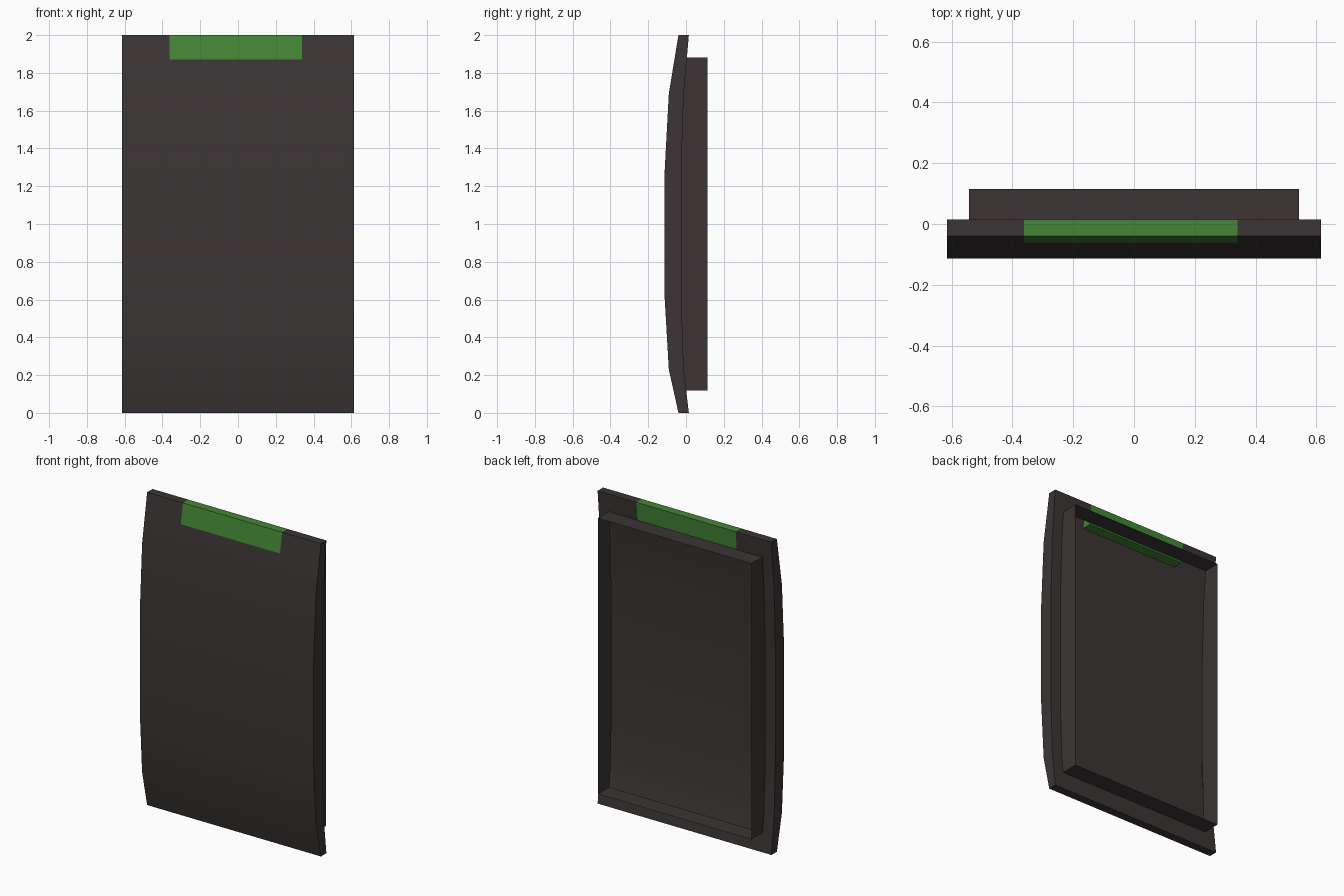
import bpy, bmesh, math
from mathutils import Vector

if "Cube" in bpy.data.objects:
    bpy.data.objects.remove(bpy.data.objects["Cube"])

# side profile: (z, front y, back y)
PROFILE = [(0, -0.04, 0.015), (0.23, -0.091, -0.012), (0.61, -0.113, -0.025),
           (1.28, -0.113, -0.025), (1.69, -0.091, -0.012), (2, -0.04, 0.015)]
HALF_W = 0.615
TAB_X0, TAB_X1, TAB_Z = -0.362, 0.34, 1.872
RIM_X, RIM_Z0, RIM_Z1, RIM_Y = 0.543, 0.118, 1.882, 0.115


def y_at(z, side):
    """Interpolate the front (1) or back (2) of the profile at height z."""
    for a, b in zip(PROFILE, PROFILE[1:]):
        if z <= b[0]:
            return a[side] + (b[side] - a[side]) * (z - a[0]) / (b[0] - a[0])


def material(name, color):
    m = bpy.data.materials.new(name)
    m.diffuse_color = (*color, 1)
    m.use_nodes = True
    m.node_tree.nodes["Principled BSDF"].inputs["Base Color"].default_value = m.diffuse_color
    return m


def finish(bm, name, mat):
    me = bpy.data.meshes.new(name)
    bm.to_mesh(me)
    bm.free()
    me.materials.append(mat)
    ob = bpy.data.objects.new(name, me)
    bpy.context.collection.objects.link(ob)
    bpy.ops.object.select_all(action='DESELECT')
    ob.select_set(True)
    bpy.context.view_layer.objects.active = ob
    bpy.ops.object.shade_smooth_by_angle(angle=math.radians(30))


def extrude_x(outline, x0, x1):
    """Solid made by sweeping a (y, z) outline along x."""
    bm = bmesh.new()
    f = bm.faces.new([bm.verts.new((x0, y, z)) for y, z in outline])
    new = bmesh.ops.extrude_face_region(bm, geom=[f], use_keep_orig=True)["geom"]
    verts = [v for v in new if isinstance(v, bmesh.types.BMVert)]
    bmesh.ops.translate(bm, verts=verts, vec=(x1 - x0, 0, 0))
    bmesh.ops.recalc_face_normals(bm, faces=bm.faces)
    return bm


dark = material("dark_shell", (0.045, 0.036, 0.036))
green = material("green_tab", (0.058, 0.24, 0.036))

# bowed hollow panel: notched for the tab, open at the back inside the rim
bm = extrude_x([(f, z) for z, f, b in PROFILE] +
               [(b, z) for z, f, b in reversed(PROFILE)], -HALF_W, HALF_W)
cuts = [((x, 0, 0), (1, 0, 0)) for x in (TAB_X0, TAB_X1, -RIM_X, RIM_X)]
cuts += [((0, 0, z), (0, 0, 1)) for z in (TAB_Z, RIM_Z0, RIM_Z1)]
for co, no in cuts:
    bmesh.ops.bisect_plane(bm, geom=bm.verts[:] + bm.edges[:] + bm.faces[:],
                           plane_co=co, plane_no=no)
bm.normal_update()
gone = []
for f in bm.faces:
    c = f.calc_center_median()
    in_notch = TAB_X0 < c.x < TAB_X1 and c.z > TAB_Z
    in_opening = f.normal.y > 0.5 and abs(c.x) < RIM_X and RIM_Z0 < c.z < RIM_Z1
    if in_notch or in_opening:
        gone.append(f)
bmesh.ops.delete(bm, geom=gone, context='FACES')
finish(bm, "curved_panel", dark)

# green tab filling the notch, flush on all sides
bm = extrude_x([(y_at(TAB_Z, 1), TAB_Z), (PROFILE[-1][1], 2),
                (PROFILE[-1][2], 2), (y_at(TAB_Z, 2), TAB_Z)], TAB_X0, TAB_X1)
finish(bm, "top_tab", green)

# thin open rim on the back, its front edge following the panel's bow
bm = bmesh.new()
heights = [RIM_Z0] + [p[0] for p in PROFILE[1:-1]] + [RIM_Z1]
loop = [(-RIM_X, z) for z in heights] + [(RIM_X, z) for z in reversed(heights)]
inner = [bm.verts.new((x, y_at(z, 2), z)) for x, z in loop]
outer = [bm.verts.new((x, RIM_Y, z)) for x, z in loop]
for i in range(len(loop)):
    j = (i + 1) % len(loop)
    f = bm.faces.new((inner[i], inner[j], outer[j], outer[i]))
    f.normal_update()
    if f.normal.dot(f.calc_center_median() - Vector((0, 0, 1))) < 0:
        f.normal_flip()
finish(bm, "back_rim", dark)
